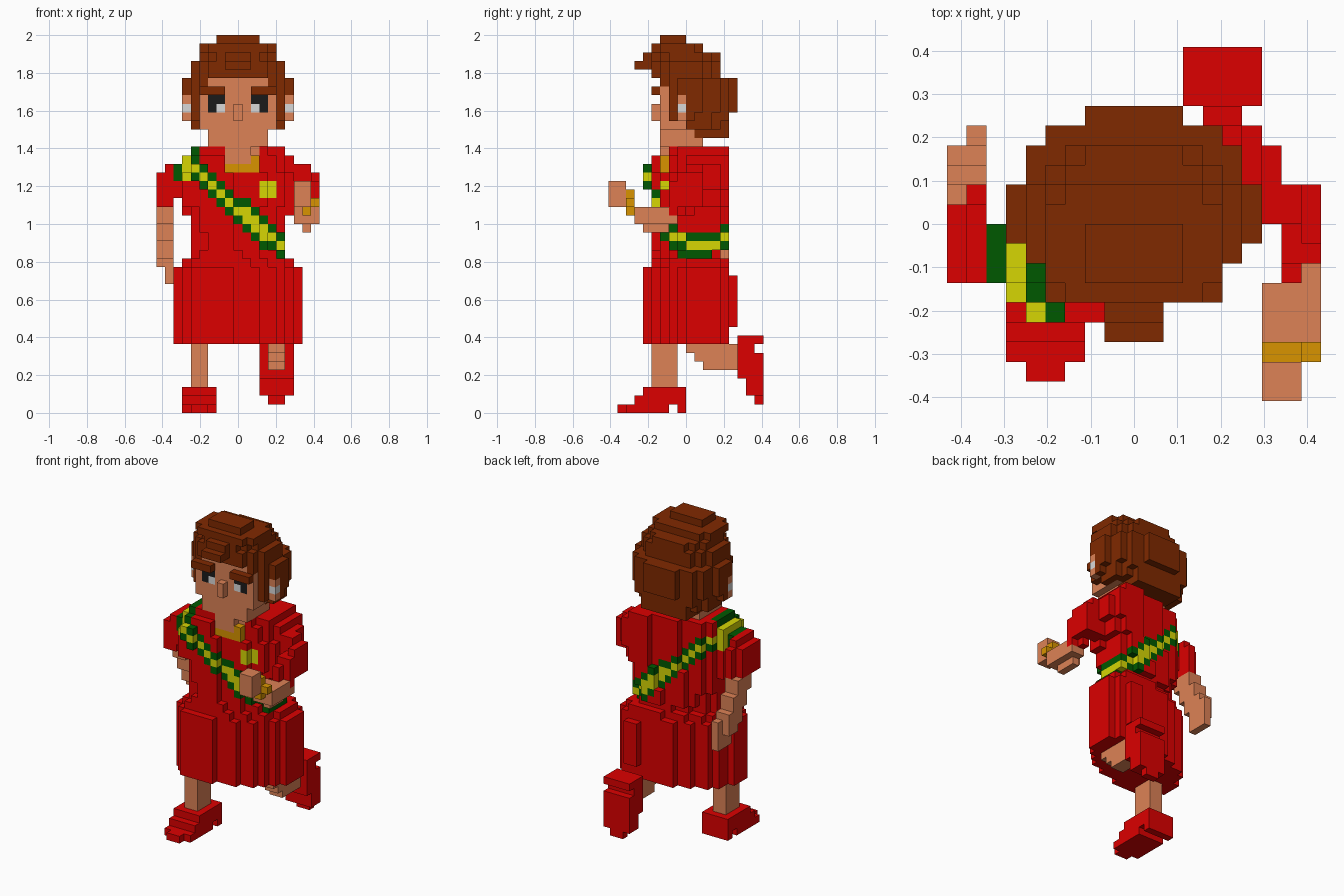
import bpy, bmesh
from mathutils import Vector

cube = bpy.data.objects.get("Cube")
if cube:
    bpy.data.objects.remove(cube, do_unlink=True)

V = 1 / 22                              # edge of one block
ORIGIN = Vector((-9.5 * V, -9 * V, 0))  # grid is 19 x 18 x 44 blocks
TWIST = 0.25                            # the body turns its left side back

COLOURS = {
    "red cloth": (220, 0, 0), "brown hair": (128, 41, 0), "skin": (221, 130, 86),
    "gold": (216, 148, 0), "yellow": (214, 214, 4), "green": (0, 88, 0),
    "dark eye": (26, 26, 26), "pale grey": (217, 217, 217),
}
RED, HAIR, SKIN, GOLD, YELLOW, GREEN, DARK, GREY = COLOURS


def linear(c):
    c /= 255
    return c / 12.92 if c < 0.04045 else ((c + 0.055) / 1.055) ** 2.4


mats = {}
for name, rgb in COLOURS.items():
    m = mats[name] = bpy.data.materials.new(name)
    col = [linear(c) for c in rgb] + [1]
    m.diffuse_color = col
    m.use_nodes = True
    bsdf = m.node_tree.nodes["Principled BSDF"]
    bsdf.inputs["Base Color"].default_value = col
    bsdf.inputs["Roughness"].default_value = 0.9

blocks = {}  # (i, j, k) -> (part, colour)


def box(part, colour, x0, x1, y0, y1, z0, z1):
    """Fill a range of blocks; colour may be a rule of the position."""
    for i in range(x0, x1):
        for j in range(y0, y1):
            for k in range(z0, z1):
                c = colour(i, j, k) if callable(colour) else colour
                blocks[i, j, k] = (part, c)


def mirror_box(part, colour, x0, x1, *rest):
    box(part, colour, x0, x1, *rest)
    box(part, colour, 19 - x1, 19 - x0, *rest)


def oval(part, colour, x0, x1, cy, ry, z0, z1, p, twist=0):
    """Fill a superellipse plan, optionally sheared backwards along x."""
    cx, rx = (x0 + x1) / 2, (x1 - x0) / 2
    for i in range(x0, x1):
        u = (i + .5 - cx) / rx
        mid = cy + twist * (i + .5 - cx)
        for j in range(18):
            if abs(u) ** p + abs((j + .5 - mid) / ry) ** p <= 1:
                box(part, colour, i, i + 1, j, j + 1, z0, z1)


def sash(i, j, k):
    """Top: striped sash from right shoulder to left hip, and a chest badge."""
    if i in (12, 13) and k in (25, 26) and j < 9:
        return YELLOW
    if i < 2:
        return RED
    if i < 5 and k >= (27, 27, 29)[i - 2]:
        return (GREEN, YELLOW, GREEN)[i - 2] if j < 10 else RED
    if i == 2:
        return RED
    d = abs(k - max(19, 28 - (i - 4) * 0.93))
    return YELLOW if d <= 0.6 else GREEN if d < 1.6 else RED


# Skirt, with the back lifted by the raised leg
oval("skirt", RED, 2, 17, 9.25, 4.6, 8, 17, 2.2, TWIST)
oval("skirt", RED, 3, 16, 9.25, 4.2, 17, 18, 2.4, TWIST)
box("skirt", RED, 13, 15, 13, 15, 10, 16)

# Torso tapering to the waist, and shoulders
oval("torso", sash, 4, 15, 9.0, 3.5, 18, 19, 2.5, TWIST)
oval("torso", sash, 4, 15, 9.5, 3.8, 19, 21, 2.5, TWIST)
oval("torso", sash, 4, 15, 9.4, 3.75, 21, 24, 3.2, TWIST)
oval("torso", sash, 4, 15, 9.3, 3.65, 24, 28, 5, TWIST)
oval("torso", sash, 3, 16, 9.25, 3.6, 24, 28, 4, TWIST)
oval("torso", sash, 3, 16, 9.4, 3.5, 28, 30, 3.2, TWIST)
oval("torso", sash, 4, 15, 9.7, 3.2, 30, 31, 5, TWIST)
mirror_box("torso", RED, 3, 4, 8, 10, 23, 24)
for i in (4, 5):                        # raised part of the sash
    for k in range(24, 29):
        if sash(i, 4, k) != RED:
            box("torso", sash, i, i + 1, 4, 6, k, k + 1)

# Neck and necklace
box("neck", SKIN, 7, 12, 7, 11, 28, 33)
box("neck", SKIN, 8, 11, 6, 7, 29, 31)
box("necklace", GOLD, 8, 11, 6, 7, 28, 29)
mirror_box("necklace", GOLD, 7, 8, 6, 8, 28, 30)

# Head
box("head", SKIN, 5, 14, 6, 11, 33, 40)
box("head", SKIN, 6, 13, 6, 11, 31, 33)
box("nose", SKIN, 9, 10, 5, 6, 34, 36)
mirror_box("eyes", DARK, 6, 8, 6, 7, 35, 37)
mirror_box("eyes", GREY, 7, 8, 6, 7, 35, 36)
mirror_box("eyebrows", HAIR, 5, 8, 5, 6, 37, 38)

# Hair: rounded crown, back of the head, sides and quiff
oval("hair", HAIR, 7, 12, 7.5, 1.5, 43, 44, 4)
oval("hair", HAIR, 5, 14, 8, 3, 42, 43, 2.6)
oval("hair", HAIR, 5, 14, 9, 4, 41, 42, 2.4)
oval("hair", HAIR, 4, 15, 9, 4, 39, 41, 2.6)
box("hair", HAIR, 4, 15, 11, 13, 35, 39)
box("hair", HAIR, 5, 14, 13, 14, 34, 39)
box("hair", HAIR, 5, 14, 11, 13, 33, 35)
box("hair", HAIR, 6, 13, 10, 14, 32, 34)
box("hair", HAIR, 7, 12, 14, 15, 35, 39)
mirror_box("hair", HAIR, 3, 4, 8, 10, 34, 39)
mirror_box("hair", HAIR, 3, 4, 10, 11, 35, 39)
mirror_box("hair", HAIR, 4, 5, 9, 12, 33, 39)
mirror_box("hair", HAIR, 4, 5, 7, 9, 34, 41)
mirror_box("hair", HAIR, 5, 6, 6, 8, 38, 41)
box("hair", HAIR, 6, 13, 6, 7, 39, 41)
box("hair", HAIR, 8, 11, 4, 6, 40, 42)
box("hair", HAIR, 8, 11, 3, 4, 40, 41)

# Ears with studs
mirror_box("ears", SKIN, 3, 4, 8, 9, 34, 37)
mirror_box("ear_studs", GREY, 3, 4, 8, 9, 35, 36)

# Right arm, swung back
box("right_sleeve", sash, 2, 3, 6, 9, 25, 29)
box("right_sleeve", RED, 1, 2, 6, 10, 28, 29)
box("right_sleeve", RED, 0, 1, 6, 10, 24, 28)
box("right_sleeve", RED, 1, 2, 6, 11, 24, 28)
box("right_arm", SKIN, 0, 2, 8, 11, 22, 24)
box("right_arm", SKIN, 0, 2, 9, 12, 20, 22)
box("right_arm", SKIN, 0, 2, 10, 13, 18, 20)
box("right_arm", SKIN, 0, 1, 11, 13, 17, 18)
box("right_arm", SKIN, 1, 2, 11, 14, 15, 19)

# Left arm: sleeve stepping down and forward, forearm bent to the front
box("left_sleeve", RED, 14, 16, 10, 14, 26, 30)
box("left_sleeve", RED, 15, 16, 9, 13, 24, 29)
box("left_sleeve", RED, 16, 17, 11, 13, 26, 29)
box("left_sleeve", RED, 16, 17, 9, 11, 24, 29)
box("left_sleeve", RED, 17, 18, 9, 11, 24, 29)
box("left_sleeve", RED, 18, 19, 8, 11, 24, 28)
box("left_sleeve", RED, 17, 18, 7, 9, 23, 27)
box("left_sleeve", RED, 18, 19, 7, 8, 23, 27)
box("left_sleeve", RED, 17, 18, 6, 7, 23, 26)
box("left_arm", SKIN, 17, 19, 5, 8, 22, 23)
box("left_arm", SKIN, 18, 19, 5, 7, 23, 24)
box("left_arm", SKIN, 17, 18, 4, 7, 21, 22)
box("left_arm", SKIN, 16, 19, 3, 6, 22, 24)
box("left_arm", SKIN, 16, 18, 2, 3, 24, 25)
box("bracelet", GOLD, 16, 18, 2, 3, 25, 26)
box("bracelet", GOLD, 18, 19, 2, 3, 24, 25)
box("bracelet", GOLD, 17, 18, 2, 3, 23, 24)
box("left_hand", SKIN, 16, 18, 0, 2, 24, 27)

# Right leg, standing
box("right_leg", SKIN, 4, 6, 5, 8, 3, 9)
box("right_shoe", RED, 3, 7, 4, 9, 1, 3)
box("right_shoe", RED, 3, 7, 2, 7, 0, 1)
box("right_shoe", RED, 3, 7, 8, 9, 0, 1)
box("right_shoe", RED, 3, 7, 3, 4, 1, 2)
box("right_shoe", RED, 4, 6, 1, 2, 0, 1)

# Left leg, kicked back
for y, z in ((9, 7), (10, 6), (11, 5), (13, 5)):
    box("left_leg", SKIN, 13, 15, y, y + 2, z, 8)
box("left_shoe", RED, 12, 16, 15, 16, 4, 9)
box("left_shoe", RED, 12, 16, 16, 17, 2, 9)
box("left_shoe", RED, 12, 16, 17, 18, 2, 7)
box("left_shoe", RED, 12, 16, 17, 18, 8, 9)
box("left_shoe", RED, 13, 15, 17, 18, 1, 2)

# Skin each part with its exposed block faces, then merge flat areas
SIDES = [(a, s) for a in range(3) for s in (0, 1)]
for part in dict.fromkeys(p for p, c in blocks.values()):
    mine = {b: c for b, (p, c) in blocks.items() if p == part}
    used = list(dict.fromkeys(mine.values()))
    bm = bmesh.new()
    for b, colour in mine.items():
        for axis, s in SIDES:
            near = list(b)
            near[axis] += 2 * s - 1
            if tuple(near) in blocks:
                continue
            ring = []
            for du, dv in ((0, 0), (1, 0), (1, 1), (0, 1))[::1 if s else -1]:
                q = Vector(b)
                q[axis] += s
                q[(axis + 1) % 3] += du
                q[(axis + 2) % 3] += dv
                ring.append(bm.verts.new(ORIGIN + q * V))
            bm.faces.new(ring).material_index = used.index(colour)
    bmesh.ops.remove_doubles(bm, verts=bm.verts, dist=1e-4)
    bmesh.ops.dissolve_limit(bm, angle_limit=0.01, verts=bm.verts, edges=bm.edges,
                             delimit={'MATERIAL'})
    mesh = bpy.data.meshes.new(part)
    bm.to_mesh(mesh)
    bm.free()
    for colour in used:
        mesh.materials.append(mats[colour])
    bpy.context.collection.objects.link(bpy.data.objects.new(part, mesh))
